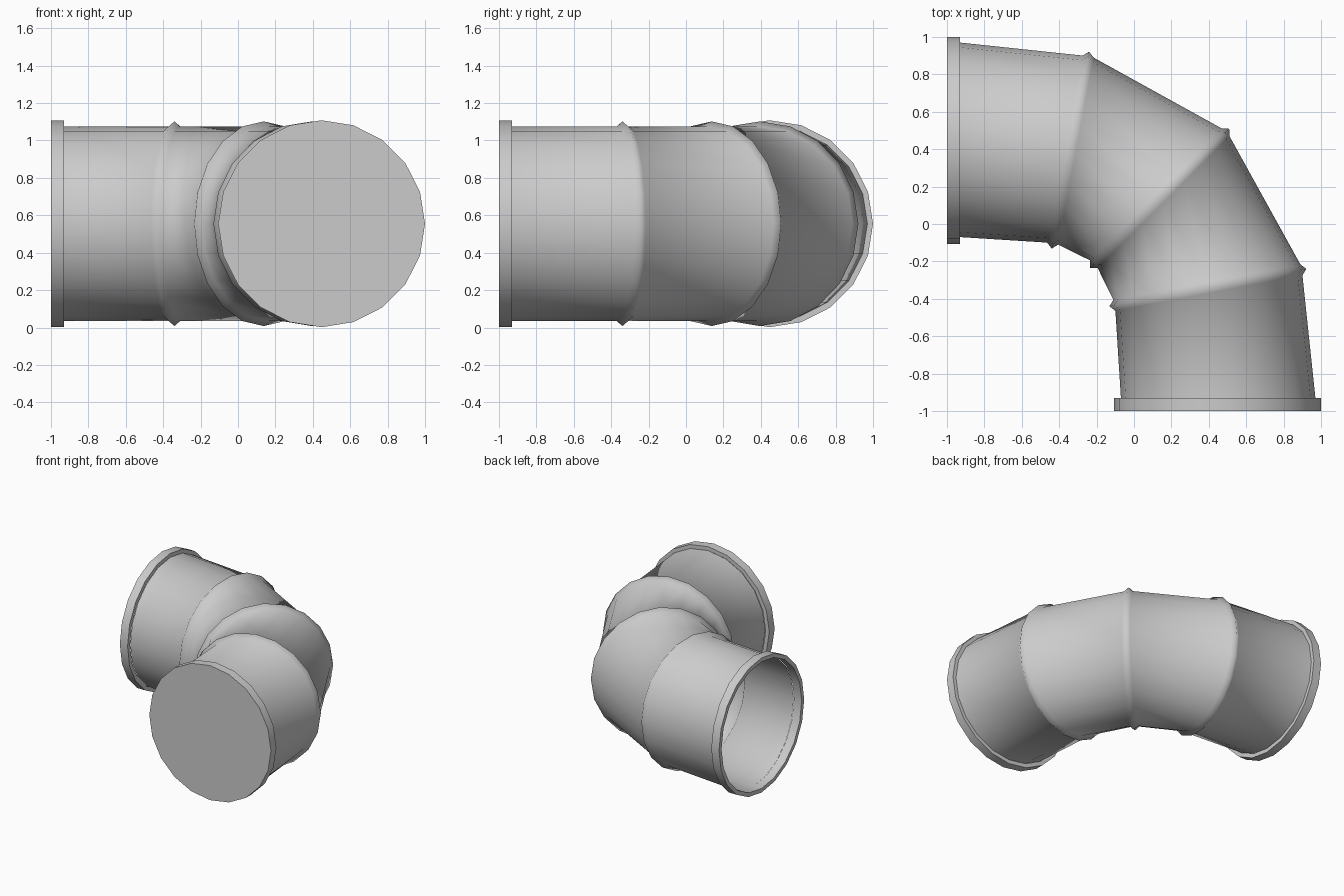
import bpy, bmesh, math
from mathutils import Vector

if "Cube" in bpy.data.objects:
    bpy.data.objects.remove(bpy.data.objects["Cube"])

SIDES = 20
ZC = 0.555          # height of the pipe axis
R_PIPE, R_RIM = 0.52, 0.553


def ring(outer, inner, rz, grow=0.0, shift=(0, 0)):
    """Elliptical ring through an outer-bend and inner-bend point in plan."""
    o, i = Vector((*outer, ZC)), Vector((*inner, ZC))
    c = (o + i) / 2 + Vector((*shift, 0))
    u = (o - i).normalized() * ((o - i).length / 2 + grow)
    pts = []
    for k in range(SIDES):
        a = 2 * math.pi * k / SIDES
        pts.append(c + u * math.cos(a) + Vector((0, 0, (rz + grow) * math.sin(a))))
    return pts


def loft(name, rings, cap_end=False, angle=180, close=False):
    """Skin a list of rings into a tube."""
    bm = bmesh.new()
    rows = [[bm.verts.new(p) for p in r] for r in rings]
    pairs = list(zip(rows, rows[1:]))
    if close:
        pairs.append((rows[-1], rows[0]))
    for a, b in pairs:
        for k in range(SIDES):
            n = (k + 1) % SIDES
            bm.faces.new((a[k], b[k], b[n], a[n]))
    if cap_end:
        bm.faces.new(rows[-1])
    # first tube face should point away from the axis
    bm.normal_update()
    bm.faces.ensure_lookup_table()
    f = bm.faces[0]
    mid = sum(rings[0], Vector()) / SIDES
    if f.normal.dot(f.calc_center_median() - mid) < 0:
        bmesh.ops.reverse_faces(bm, faces=bm.faces[:])
    me = bpy.data.meshes.new(name)
    bm.to_mesh(me)
    bm.free()
    ob = bpy.data.objects.new(name, me)
    bpy.context.collection.objects.link(ob)
    bpy.ops.object.select_all(action='DESELECT')
    ob.select_set(True)
    bpy.context.view_layer.objects.active = ob
    bpy.ops.object.shade_smooth_by_angle(angle=math.radians(angle))
    return ob


def swap(p):
    """Mirror a plan point across the 45 degree diagonal."""
    return (p[1], p[0])


# mitred elbow pipe with a small raised ridge at each seam
start = ((-0.93, 0.97), (-0.93, -0.07))
seam = ((-0.245, 0.895), (-0.435, -0.105))
middle = ((0.49, 0.49), (-0.215, -0.215))
seams = [seam, middle, tuple(swap(p) for p in seam)]
rings = [ring(*start, R_PIPE)]
for o, i in seams:
    d = (Vector(o) - Vector(i)).normalized()
    n = Vector((d.y, -d.x)) * 0.03
    rings += [ring(o, i, R_PIPE, 0, -n), ring(o, i, R_PIPE, 0.027), ring(o, i, R_PIPE, 0, n)]
rings.append(ring(*[swap(p) for p in start], R_PIPE))
loft("elbow_pipe", rings)


def end_ring(pos, r, front):
    """Circular ring square to the pipe end."""
    o, i = (pos, 0.447 + r), (pos, 0.447 - r)
    return ring(swap(o), swap(i), r) if front else ring(o, i, r)


# open collar on the side end
loft("open_collar", [end_ring(p, r, False) for p, r in
     ((-0.93, R_RIM), (-1, R_RIM), (-1, R_PIPE), (-0.93, R_PIPE))], angle=30, close=True)
# closed collar on the front end
loft("closed_collar", [end_ring(p, r, True) for p, r in
     ((-0.93, R_RIM), (-1, R_RIM))], cap_end=True, angle=30)
# shoulder behind the closed collar
loft("collar_shoulder", [end_ring(-0.93, r, True) for r in (R_RIM, R_PIPE)], angle=30)
